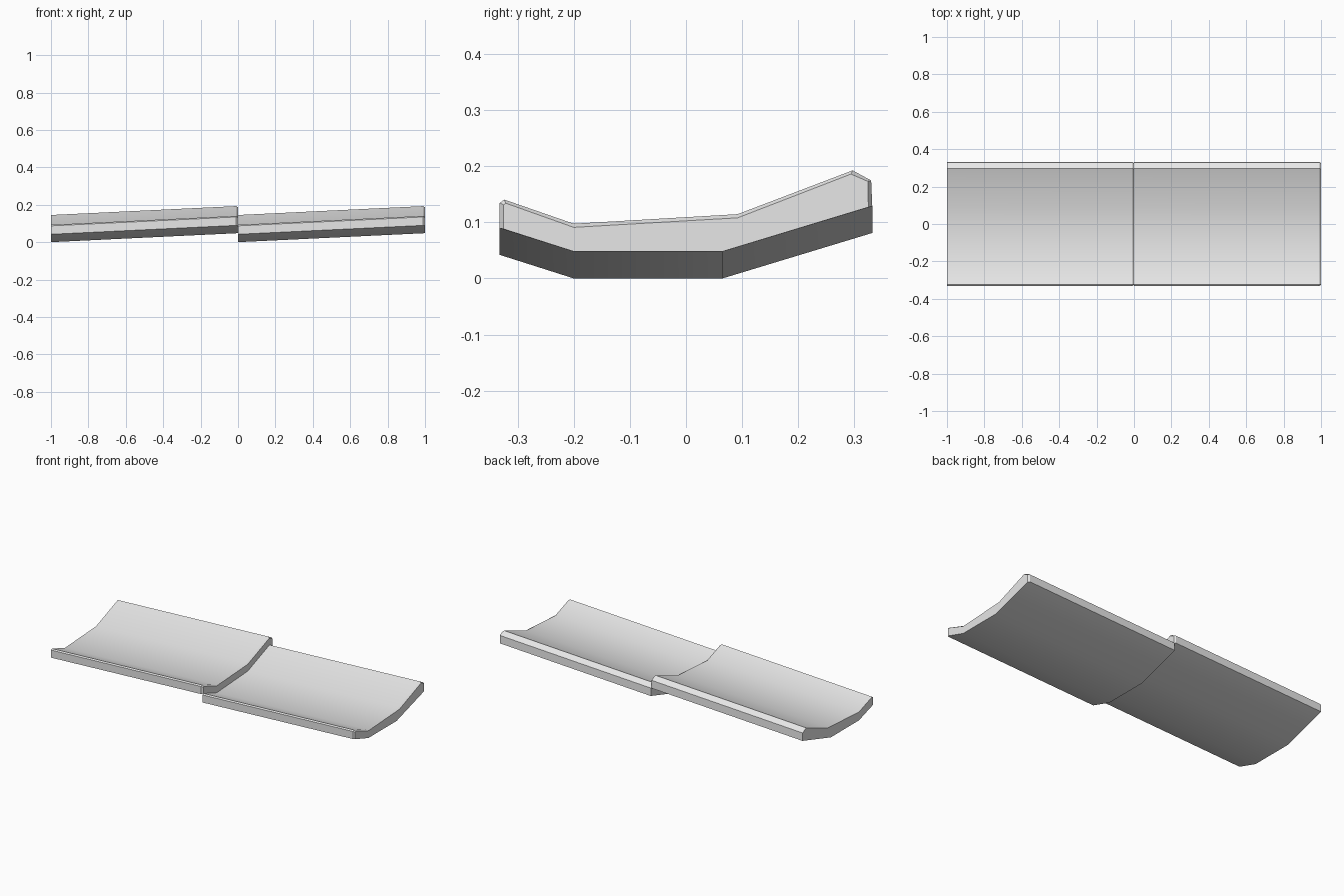
import bpy, bmesh

cube = bpy.data.objects.get("Cube")
if cube:
    bpy.data.objects.remove(cube, do_unlink=True)

grey = bpy.data.materials.new("light_grey")
grey.use_nodes = True
grey.diffuse_color = (0.8, 0.8, 0.8, 1)
grey.node_tree.nodes["Principled BSDF"].inputs["Base Color"].default_value = (0.8, 0.8, 0.8, 1)

RISE = 0.048      # each tile climbs this much towards +x
CHAMFER = 0.01    # length of the chamfer at the raised end

# Cross-section (y, z): underside front to back, then top back to front
PROFILE = [(-0.332, 0.042), (-0.2, 0.0), (0.065, 0.0), (0.332, 0.081),
           (0.33, 0.127), (0.297, 0.145), (0.092, 0.067), (-0.2, 0.050),
           (-0.324, 0.093), (-0.332, 0.087)]
# Same section drawn in at the top and sides, for the chamfered end
END = [(-0.325, 0.040), (-0.2, 0.0), (0.065, 0.0), (0.325, 0.079),
       (0.324, 0.125), (0.294, 0.138), (0.092, 0.060), (-0.2, 0.043),
       (-0.321, 0.086), (-0.325, 0.083)]


def make_tile(name, x0):
    bm = bmesh.new()
    sections = [(0, PROFILE), (1 - CHAMFER, PROFILE), (1, END)]
    rings = [[bm.verts.new((x0 + x, y, z + RISE * x)) for y, z in pts]
             for x, pts in sections]
    # Skin neighbouring sections, then cap both ends
    n = len(PROFILE)
    for a, b in zip(rings, rings[1:]):
        for i in range(n):
            j = (i + 1) % n
            bm.faces.new((a[i], a[j], b[j], b[i]))
    bm.faces.new(rings[0])
    bm.faces.new(rings[-1])
    bmesh.ops.recalc_face_normals(bm, faces=bm.faces)
    mesh = bpy.data.meshes.new(name)
    bm.to_mesh(mesh)
    bm.free()
    mesh.materials.append(grey)
    obj = bpy.data.objects.new(name, mesh)
    bpy.context.collection.objects.link(obj)
    # Soft bends, crisp rims
    bpy.ops.object.select_all(action='DESELECT')
    obj.select_set(True)
    bpy.context.view_layer.objects.active = obj
    bpy.ops.object.shade_smooth_by_angle(angle=0.5236)


make_tile("right_roof_tile", -1)
make_tile("left_roof_tile", 0)
